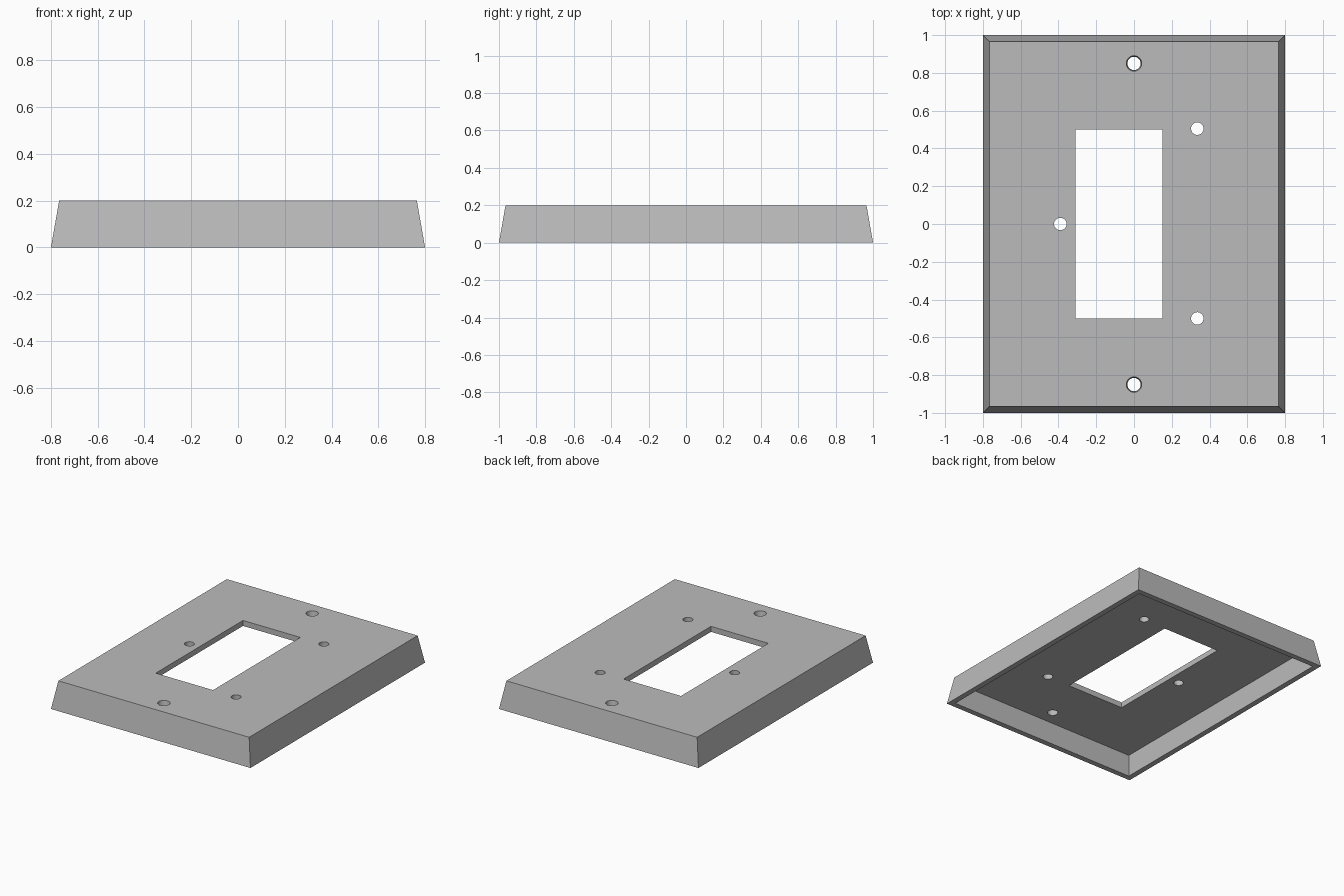
import bpy
import bmesh

cube = bpy.data.objects.get("Cube")
if cube:
    bpy.data.objects.remove(cube, do_unlink=True)

HEIGHT = 0.2
CEILING = 0.16      # underside of the face plate
WALL = 0.04

grey = bpy.data.materials.new("plain grey")
grey.use_nodes = True
colour = (0.5, 0.5, 0.5, 1)
grey.diffuse_color = colour
grey.node_tree.nodes["Principled BSDF"].inputs["Base Color"].default_value = colour


def make_object(name, bm):
    bmesh.ops.recalc_face_normals(bm, faces=bm.faces)
    mesh = bpy.data.meshes.new(name)
    bm.to_mesh(mesh)
    bm.free()
    mesh.materials.append(grey)
    obj = bpy.data.objects.new(name, mesh)
    bpy.context.collection.objects.link(obj)
    return obj


def block(name, x0, x1, y0, y1, z0, z1, inset=0):
    """Box whose top edges are drawn in by inset."""
    bm = bmesh.new()
    bmesh.ops.create_cube(bm, size=1)
    for v in bm.verts:
        top = v.co.z > 0
        d = inset if top else 0
        v.co.x = x1 - d if v.co.x > 0 else x0 + d
        v.co.y = y1 - d if v.co.y > 0 else y0 + d
        v.co.z = z1 if top else z0
    return make_object(name, bm)


def hole(name, x, y, r_low, r_top):
    """Cone through the plate with the given radii at its two faces."""
    thick = HEIGHT - CEILING
    slope = (r_top - r_low) / thick
    over = 0.02
    bm = bmesh.new()
    bmesh.ops.create_cone(bm, cap_ends=True, segments=40,
                          radius1=r_low - slope * over,
                          radius2=r_top + slope * over,
                          depth=thick + 2 * over)
    bmesh.ops.translate(bm, verts=bm.verts, vec=(x, y, (HEIGHT + CEILING) / 2))
    return make_object(name, bm)


# Cover with drafted outer sides
cover = block("cover_plate", -0.8, 0.8, -1, 1, 0, HEIGHT, 0.035)

# Hollow underside and rectangular opening
cutters = [
    block("hollow", -0.8 + WALL, 0.8 - WALL, -1 + WALL, 1 - WALL, -0.1, CEILING),
    block("opening", -0.31, 0.15, -0.5, 0.5, 0.1, 0.3),
]

# Tapered screw holes and straight small holes
for y in (-0.85, 0.85):
    cutters.append(hole("screw_hole", 0, y, 0.035, 0.041))
for x, y in ((-0.39, 0), (0.335, 0.505), (0.335, -0.5)):
    cutters.append(hole("small_hole", x, y, 0.033, 0.033))

bpy.ops.object.select_all(action='DESELECT')
bpy.context.view_layer.objects.active = cover
cover.select_set(True)
for cutter in cutters:
    mod = cover.modifiers.new(cutter.name, 'BOOLEAN')
    mod.operation = 'DIFFERENCE'
    mod.solver = 'EXACT'
    mod.object = cutter
    bpy.ops.object.modifier_apply(modifier=mod.name)
    bpy.data.objects.remove(cutter, do_unlink=True)

# Round hole walls, crisp edges
bpy.ops.object.shade_smooth_by_angle(angle=0.5)
